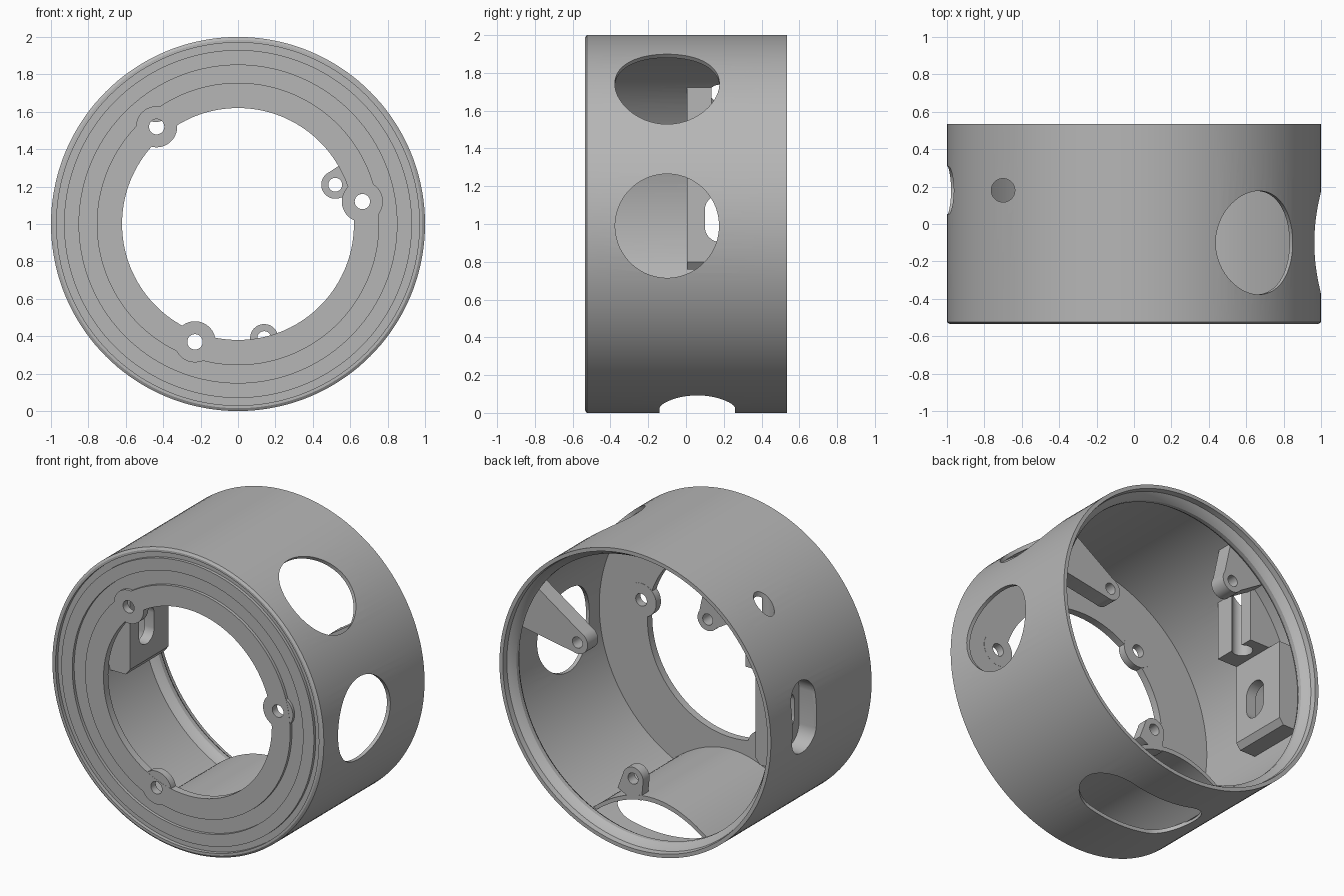
import bpy, bmesh, math
from mathutils import Matrix

cube = bpy.data.objects.get("Cube")
if cube:
    bpy.data.objects.remove(cube, do_unlink=True)

grey = bpy.data.materials.new("plain_grey")
grey.use_nodes = True
grey.diffuse_color = (0.47, 0.47, 0.47, 1)
grey.node_tree.nodes["Principled BSDF"].inputs["Base Color"].default_value = grey.diffuse_color

LIFT = Matrix.Translation((0, 0, 1))


def finish(name, bm, matrix=Matrix.Identity(4)):
    bmesh.ops.transform(bm, matrix=LIFT @ matrix, verts=bm.verts)
    bmesh.ops.recalc_face_normals(bm, faces=bm.faces)
    mesh = bpy.data.meshes.new(name)
    bm.to_mesh(mesh)
    bm.free()
    mesh.materials.append(grey)
    ob = bpy.data.objects.new(name, mesh)
    bpy.context.collection.objects.link(ob)
    return ob


def prism(name, pts, y0, y1, matrix=Matrix.Identity(4)):
    """Extrude an outline in the xz plane along y."""
    bm = bmesh.new()
    face = bm.faces.new([bm.verts.new((x, y0, z)) for x, z in pts])
    new = bmesh.ops.extrude_face_region(bm, geom=[face])["geom"]
    # the first cap is kept so the solid stays closed
    verts = [g for g in new if isinstance(g, bmesh.types.BMVert)]
    bmesh.ops.translate(bm, verts=verts, vec=(0, y1 - y0, 0))
    return finish(name, bm, matrix)


def stadium(cx, cz, r, half=0.0, n=48):
    """Circle, or a slot that is long in z when half is above zero."""
    pts = []
    for i in range(n):
        a = 2 * math.pi * (i + 0.5) / n
        shift = half if math.sin(a) > 0 else -half
        pts.append((cx + r * math.cos(a), cz + shift + r * math.sin(a)))
    return pts


def radial(name, pts, angle, r0, r1):
    """Extrude an outline outward from the axis; outline x runs along -y."""
    turn = Matrix.Rotation(-math.radians(angle), 4, 'Y') @ Matrix.Rotation(-math.pi / 2, 4, 'Z')
    return prism(name, pts, r0, r1, turn)


def cut(cutter, *targets):
    for ob in targets:
        mod = ob.modifiers.new("cut", 'BOOLEAN')
        mod.operation = 'DIFFERENCE'
        mod.solver = 'EXACT'
        mod.object = cutter
        bpy.context.view_layer.objects.active = ob
        bpy.ops.object.modifier_apply(modifier=mod.name)
    bpy.data.objects.remove(cutter, do_unlink=True)


# Housing: thin turned ring with grooved front plate and rounded rear lip
profile = [
    (0.62, -0.53), (0.755, -0.53), (0.755, -0.51), (0.85, -0.51), (0.85, -0.53),
    (0.93, -0.53), (0.93, -0.51), (0.97, -0.51), (0.97, -0.535), (0.985, -0.535),
    (1.0, -0.525), (1.0, 0.535), (0.975, 0.535), (0.97, 0.5), (0.945, 0.48),
    (0.93, 0.455), (0.93, 0.43), (0.945, 0.405), (0.975, 0.385), (0.975, -0.48),
    (0.62, -0.48)]
bm = bmesh.new()
ring = [bm.verts.new((r, y, 0)) for r, y in profile]
edges = [bm.edges.new((ring[i - 1], ring[i])) for i in range(len(ring))]
bmesh.ops.spin(bm, geom=ring + edges, cent=(0, 0, 0), axis=(0, 1, 0),
               angle=2 * math.pi, steps=144)
bmesh.ops.remove_doubles(bm, verts=bm.verts, dist=0.0005)
housing = finish("housing", bm)
parts = [housing]

# Two large round ports in the side and the slot in the bottom
cut(radial("port_cutter", stadium(0.1, -0.01, 0.275, n=64), 0, 0.7, 1.2), housing)
cut(radial("port_cutter", stadium(0.1, 0, 0.277, n=64), 48, 0.7, 1.2), housing)
cut(radial("slot_cutter", stadium(-0.06, 0, 0.2, 0.22), -90, 0.6, 1.2), housing)

# Arched hood over the bottom slot, open at the rear
steps = [i / 16 for i in range(-16, 17)]
hood = [(0.44 * t, -0.70 - 0.184 * t * t) for t in steps]
hood += [(0.41 * t, -0.73 - 0.16 * t * t) for t in reversed(steps)]
parts.append(prism("slot_hood", hood, -0.485, 0.36))

# Stepped blocks on the inner wall
bore_block = prism("bore_block", [
    (-0.655, 0.33), (-0.655, 0.735), (-0.73, 0.66), (-0.8, 0.575),
    (-0.86, 0.48), (-0.92, 0.33)], 0.005, 0.31)
window_block = prism("window_block", [
    (-0.8, 0.33), (-0.925, 0.33), (-0.965, 0.18), (-0.985, 0), (-0.975, -0.12),
    (-0.955, -0.24), (-0.83, -0.24), (-0.8, -0.2)], 0.005, 0.41)
parts += [bore_block, window_block]
# Outer slot, smaller window behind it, and the vertical bore
cut(radial("pocket_cutter", stadium(-0.18, -0.03, 0.127, 0.11), 180, 0.87, 1.2),
    housing, window_block)
cut(radial("window_cutter", stadium(-0.18, -0.03, 0.08, 0.045), 180, 0.7, 1.2), window_block)
cut(radial("bore_cutter", stadium(-0.18, 0.7, 0.063), 90, 0.15, 1.1),
    housing, bore_block)

# Screw lugs level with the front plate
for i, (x, z) in enumerate([(-0.435, 0.52), (0.665, 0.12), (-0.23, -0.63)]):
    lug = prism(f"front_lug_{i + 1}", stadium(x, z, 0.11), -0.529, -0.479)
    cut(prism("screw_cutter", stadium(x, z, 0.041), -0.7, -0.2), housing, lug)
    parts.append(lug)

# Tapered screw arms near the rear; the bottom one stands on the hood
for i, (x, z, wall, half) in enumerate([
        (0.52, 0.21, 0.96, 0.16), (0.14, -0.61, 0.74, 0.09), (-0.44, 0.62, 0.96, 0.16)]):
    reach = math.hypot(x, z)
    ux, uz = x / reach, z / reach
    local = [(0.075 * math.cos(a), 0.075 * math.sin(a))
             for a in (math.radians(90 + 180 * k / 20) for k in range(21))]
    local += [(wall - reach, -half), (wall + 0.02 - reach, 0), (wall - reach, half)]
    outline = [(x + p * ux - q * uz, z + p * uz + q * ux) for p, q in local]
    arm = prism(f"rear_arm_{i + 1}", outline, 0.29, 0.4 if half > 0.1 else 0.358)
    cut(prism("screw_cutter", stadium(x, z, 0.037), 0.2, 0.6), arm)
    parts.append(arm)

# Smooth curved walls, crisp edges
bpy.ops.object.select_all(action='DESELECT')
for ob in parts:
    ob.select_set(True)
bpy.context.view_layer.objects.active = housing
bpy.ops.object.shade_smooth_by_angle(angle=math.radians(30))
